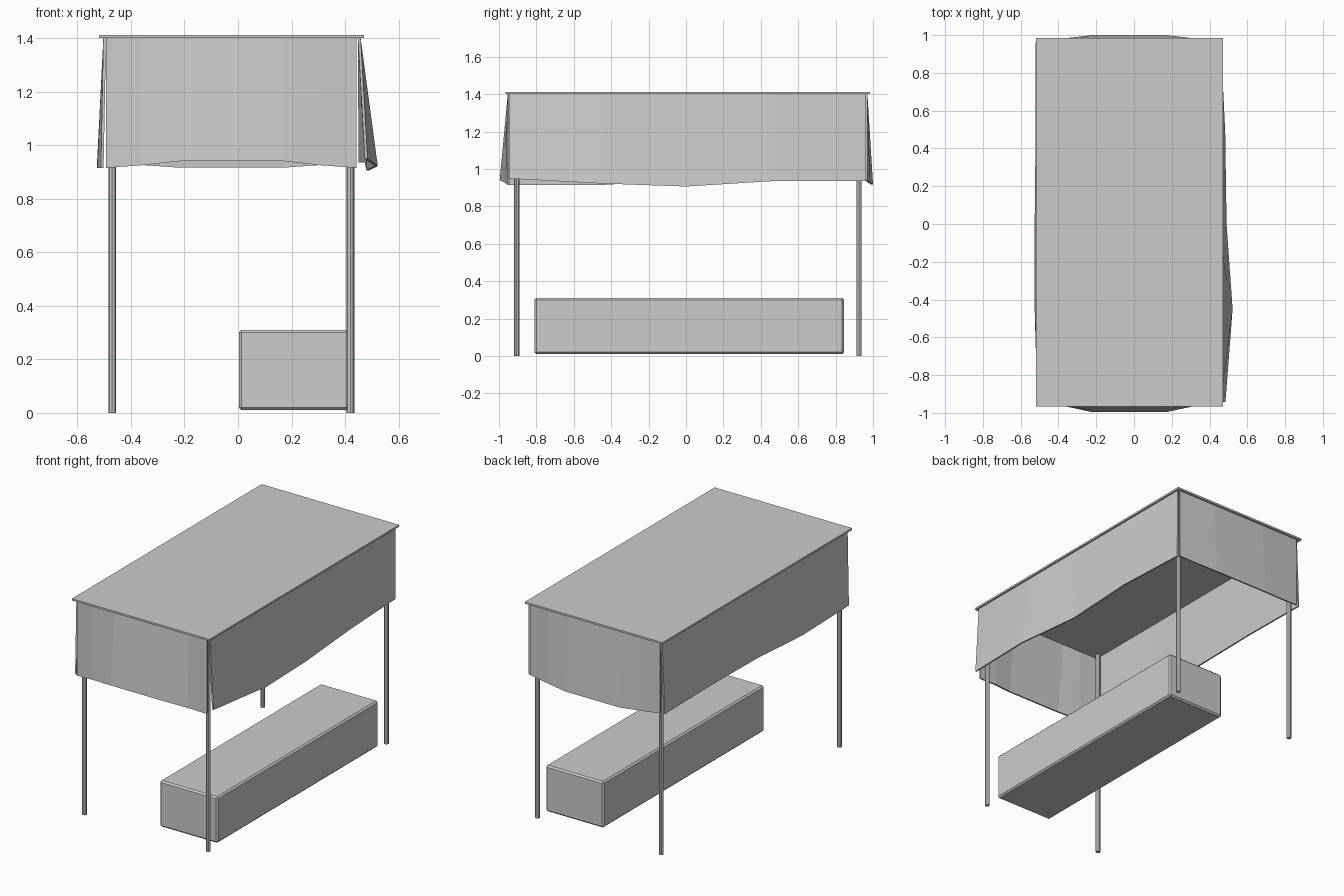
import bpy, bmesh

if "Cube" in bpy.data.objects:
    bpy.data.objects.remove(bpy.data.objects["Cube"])

CX, CY = -0.025, 0.01      # table centre
TOP = 1.40                 # underside of the table top


def finish(name, bm):
    bmesh.ops.recalc_face_normals(bm, faces=bm.faces)
    me = bpy.data.meshes.new(name)
    bm.to_mesh(me)
    bm.free()
    ob = bpy.data.objects.new(name, me)
    bpy.context.collection.objects.link(ob)
    return ob


def box(name, lo, hi, bevel=0.0):
    bm = bmesh.new()
    bmesh.ops.create_cube(bm, size=1)
    for v in bm.verts:
        v.co = [lo[i] + (v.co[i] + 0.5) * (hi[i] - lo[i]) for i in range(3)]
    if bevel:
        bmesh.ops.bevel(bm, geom=bm.edges[:], offset=bevel, segments=1,
                        affect='EDGES')
    return finish(name, bm)


def drape(name, axis, top_pos, inward, hem, t=0.01):
    """Hanging cloth: hem lists (along, outward position, height)."""
    bm = bmesh.new()
    cols = []
    for a, out, z in hem:
        ring = []
        for p, h in ((top_pos, TOP), (out, z),
                     (out + inward * t, z), (top_pos + inward * t, TOP)):
            ring.append(bm.verts.new((a, p, h) if axis == 'x' else (p, a, h)))
        cols.append(ring)
    for r, s in zip(cols, cols[1:]):
        for i in range(4):
            j = (i + 1) % 4
            bm.faces.new((r[i], r[j], s[j], s[i]))
    bm.faces.new(cols[0])
    bm.faces.new(cols[-1])
    return finish(name, bm)


# Table top
box("table_top", (-0.52, -0.965, TOP), (0.47, 0.985, 1.412))

# Legs
for sx, side in ((-1, "left"), (1, "right")):
    for sy, end in ((-1, "front"), (1, "back")):
        bpy.ops.mesh.primitive_cylinder_add(
            vertices=8, radius=0.0145, depth=TOP,
            location=(CX + sx * 0.445, CY + sy * 0.915, TOP / 2))
        bpy.context.object.name = f"{end}_{side}_leg"

# Cloth skirts on the four sides
drape("front_skirt", 'x', -0.953, 1, [
    (-0.493, -0.953, 0.915), (-0.36, -0.966, 0.925), (-0.22, -0.996, 0.94),
    (0.17, -0.996, 0.94), (0.31, -0.966, 0.925), (0.443, -0.953, 0.915)])
drape("back_skirt", 'x', 0.97, -1, [
    (-0.493, 0.97, 0.938), (-0.36, 0.984, 0.926), (-0.22, 1.0, 0.916),
    (0.17, 1.0, 0.916), (0.31, 0.984, 0.926), (0.443, 0.97, 0.938)])
drape("right_skirt", 'y', 0.458, -1, [
    (-0.943, 0.484, 0.948), (-0.45, 0.522, 0.922), (0.0, 0.49, 0.906),
    (0.48, 0.483, 0.936), (0.962, 0.46, 0.936)])
drape("left_skirt", 'y', -0.503, 1, [
    (-0.943, -0.512, 0.915), (-0.45, -0.526, 0.914), (0.0, -0.526, 0.942),
    (0.48, -0.521, 0.944), (0.962, -0.521, 0.938)])

# Long storage box on the floor
box("storage_box", (0.003, -0.81, 0.01), (0.42, 0.845, 0.31), bevel=0.01)
